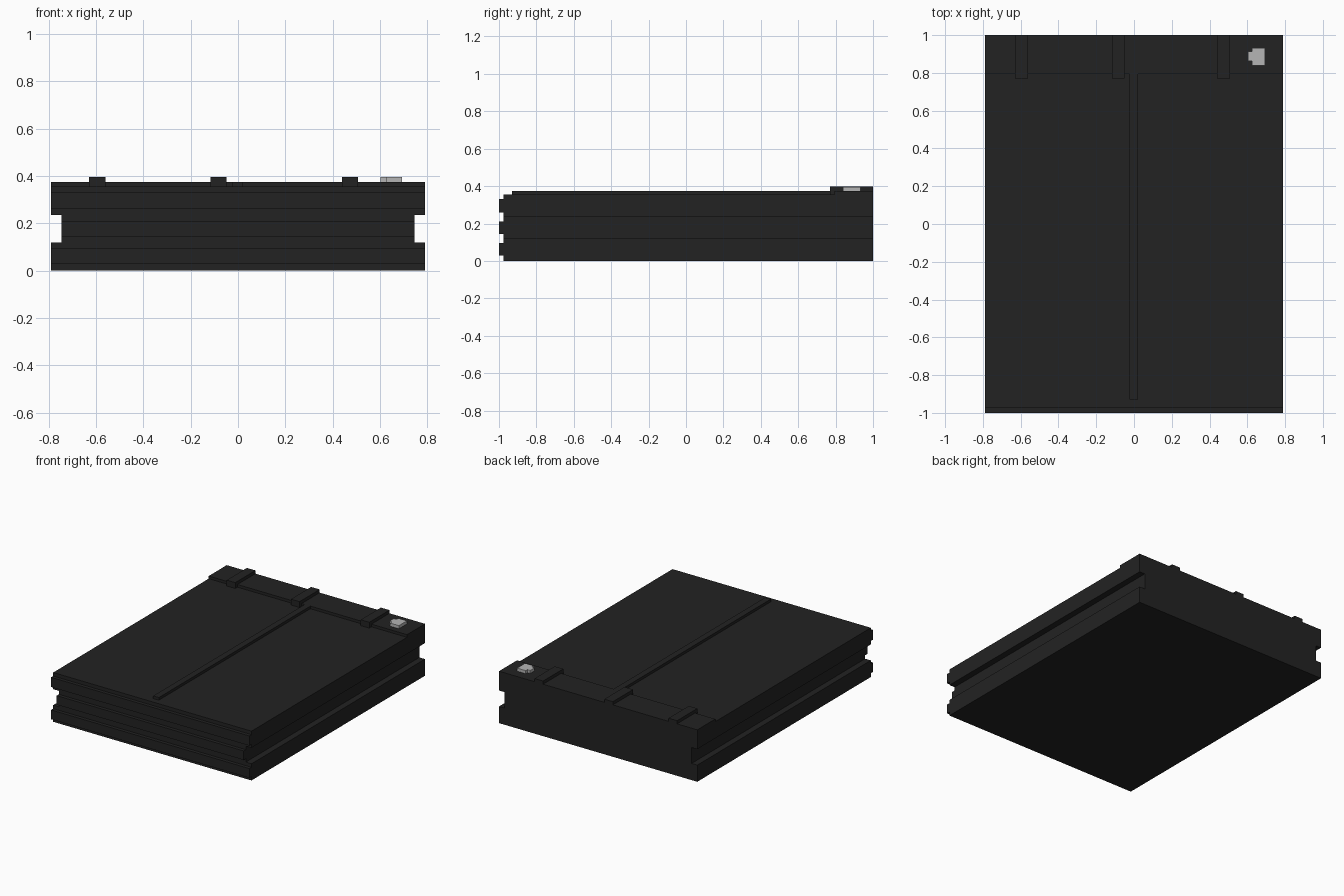
import bpy, bmesh

if "Cube" in bpy.data.objects:
    bpy.data.objects.remove(bpy.data.objects["Cube"])


def material(name, rgb):
    m = bpy.data.materials.new(name)
    m.diffuse_color = (*rgb, 1)
    m.use_nodes = True
    m.node_tree.nodes["Principled BSDF"].inputs["Base Color"].default_value = m.diffuse_color
    return m


DARK = material("dark casing", (0.0165, 0.0165, 0.0165))
GREY = material("light grey metal", (0.46, 0.46, 0.46))


def prism(name, outline, place, lo, hi, mat):
    """Extrude a 2D outline from lo to hi; place maps (a, b, depth) to xyz."""
    bm = bmesh.new()
    a = [bm.verts.new(place(u, v, lo)) for u, v in outline]
    b = [bm.verts.new(place(u, v, hi)) for u, v in outline]
    bm.faces.new(a)
    bm.faces.new(b)
    n = len(a)
    for i in range(n):
        j = (i + 1) % n
        bm.faces.new((a[i], a[j], b[j], b[i]))
    bmesh.ops.recalc_face_normals(bm, faces=bm.faces)
    me = bpy.data.meshes.new(name)
    bm.to_mesh(me)
    bm.free()
    me.materials.append(mat)
    ob = bpy.data.objects.new(name, me)
    bpy.context.collection.objects.link(ob)
    return ob


def box(name, x0, x1, y0, y1, z0, z1, mat=DARK):
    return prism(name, [(x0, y0), (x1, y0), (x1, y1), (x0, y1)],
                 lambda x, y, z: (x, y, z), z0, z1, mat)


W, WG, TOP, RAISED = 0.79, 0.745, 0.355, 0.374

# Casing: cross-section with a groove along each side
half = [(W, 0), (W, 0.12), (WG, 0.12), (WG, 0.235), (W, 0.235), (W, TOP)]
section = half + [(-x, z) for x, z in reversed(half)]
prism("casing", section, lambda x, z, y: (x, y, z), -0.975, 1.0, DARK)

# Horizontal ribs on the front
for i, (w, z0, z1) in enumerate([(W, 0.028, 0.095), (WG, 0.145, 0.21), (W, 0.26, 0.33)]):
    box(f"front_rib_{i + 1}", -w, w, -1.0, -0.975, z0, z1)

# Raised rear bar and centre strip on the lid
box("rear_bar", -W, W, 0.795, 1.0, TOP, RAISED)
box("centre_strip", -0.025, 0.02, -0.93, 0.795, TOP, RAISED)

# Lid clips reaching forward over the rear bar
for i, x in enumerate([-0.595, -0.083, 0.473]):
    box(f"lid_clip_{i + 1}", x - 0.034, x + 0.034, 0.77, 1.0, RAISED, 0.397)
    box(f"clip_front_{i + 1}", x - 0.034, x + 0.034, 0.77, 0.795, TOP, RAISED)

# Metal terminal with a small tab
terminal = [(0.625, 0.84), (0.694, 0.84), (0.694, 0.932), (0.625, 0.932),
            (0.625, 0.912), (0.603, 0.912), (0.603, 0.862), (0.625, 0.862)]
prism("terminal", terminal, lambda x, y, z: (x, y, z), RAISED, 0.396, GREY)
